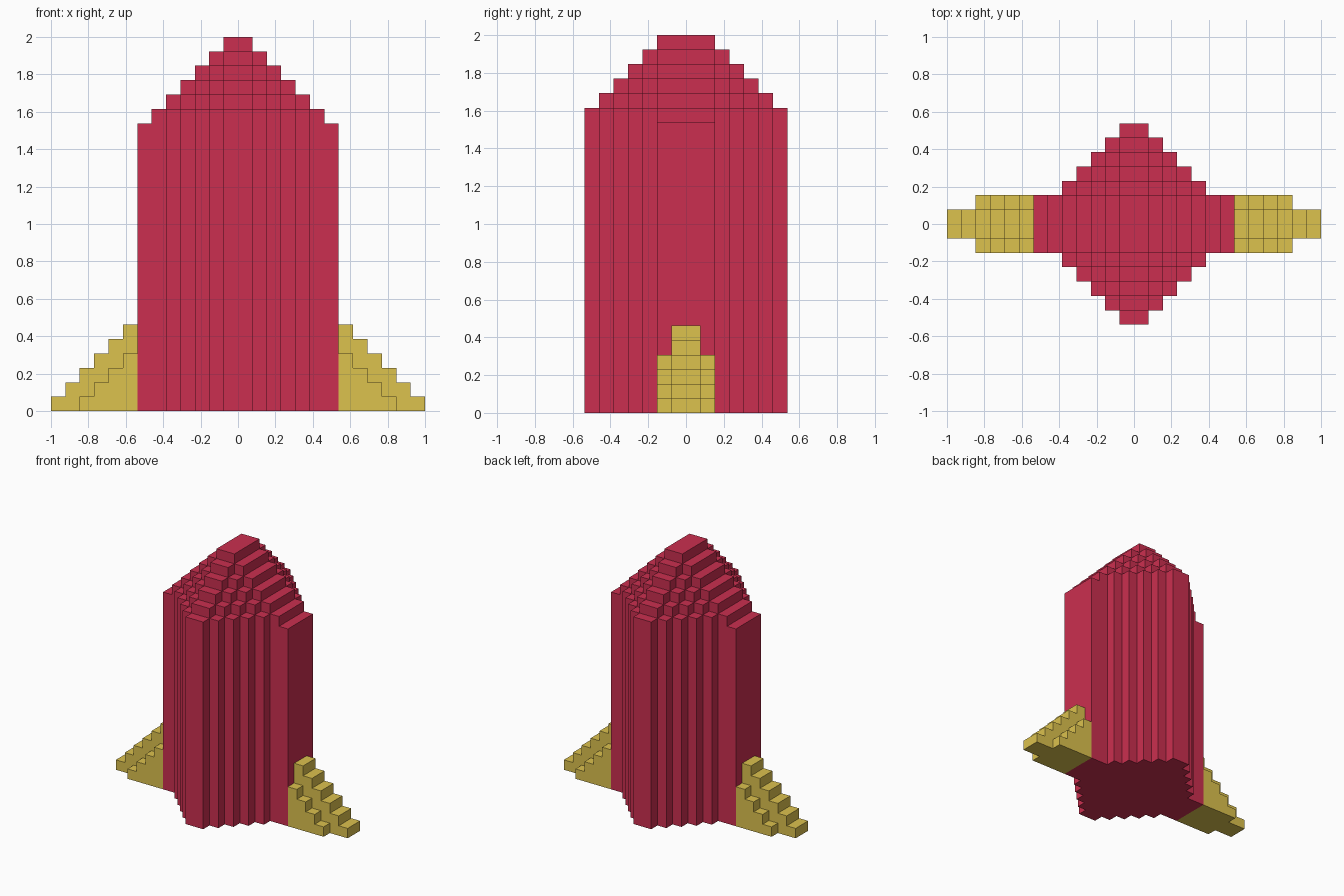
import bpy, bmesh
from mathutils import Vector

if "Cube" in bpy.data.objects:
    bpy.data.objects.remove(bpy.data.objects["Cube"])

U = 2 / 26  # block size: the model is 26 blocks long


def material(name, color):
    m = bpy.data.materials.new(name)
    m.diffuse_color = (*color, 1)
    m.use_nodes = True
    m.node_tree.nodes["Principled BSDF"].inputs["Base Color"].default_value = m.diffuse_color
    return m


def ring(a):
    """Block index counted outward from the centre plane: ..., 1, 0, 0, 1, ..."""
    return a if a >= 0 else -a - 1


def build(name, height, x_range, mat):
    """Stepped block solid; height(i, j) gives the column height in blocks."""
    cells = {(x, y, z) for x in x_range for y in range(-7, 7)
             for z in range(max(0, height(ring(x), ring(y))))}
    bm = bmesh.new()
    for c in cells:
        mid = Vector(c) + Vector((0.5, 0.5, 0.5))
        for axis in range(3):
            for s in (-1, 1):
                n = [0, 0, 0]
                n[axis] = s
                if tuple(p + q for p, q in zip(c, n)) in cells:
                    continue
                # exposed face of this block
                n, a, b = Vector(n), Vector((0, 0, 0)), Vector((0, 0, 0))
                a[(axis + 1) % 3] = 0.5
                b[(axis + 2) % 3] = 0.5 * s
                f = mid + n * 0.5
                bm.faces.new([bm.verts.new(p * U)
                              for p in (f - a - b, f + a - b, f + a + b, f - a + b)])
    bmesh.ops.remove_doubles(bm, verts=bm.verts[:], dist=U * 0.01)
    # merge coplanar block faces into clean panels
    bmesh.ops.dissolve_limit(bm, angle_limit=0.01, verts=bm.verts[:], edges=bm.edges[:])
    me = bpy.data.meshes.new(name)
    bm.to_mesh(me)
    bm.free()
    me.materials.append(mat)
    ob = bpy.data.objects.new(name, me)
    bpy.context.collection.objects.link(ob)
    return ob


def body_height(i, j):
    # diamond plan, roof dropping one block per step from a 2 x 4 ridge
    step = i + max(0, j - 1)
    inside = i + j <= 6 or (i == 6 and j == 1)
    return 26 - step if inside else 0


def fin_height(i, j):
    # staircase, with a lower stair on each flank
    return 13 - i - 2 * j if j < 2 else 0


red = material("red", (0.597, 0.028, 0.080))
yellow = material("yellow", (0.716, 0.539, 0.076))

# Body
build("body", body_height, range(-7, 7), red)

# Side fins
build("right_fin", fin_height, range(7, 13), yellow)
build("left_fin", fin_height, range(-13, -7), yellow)
